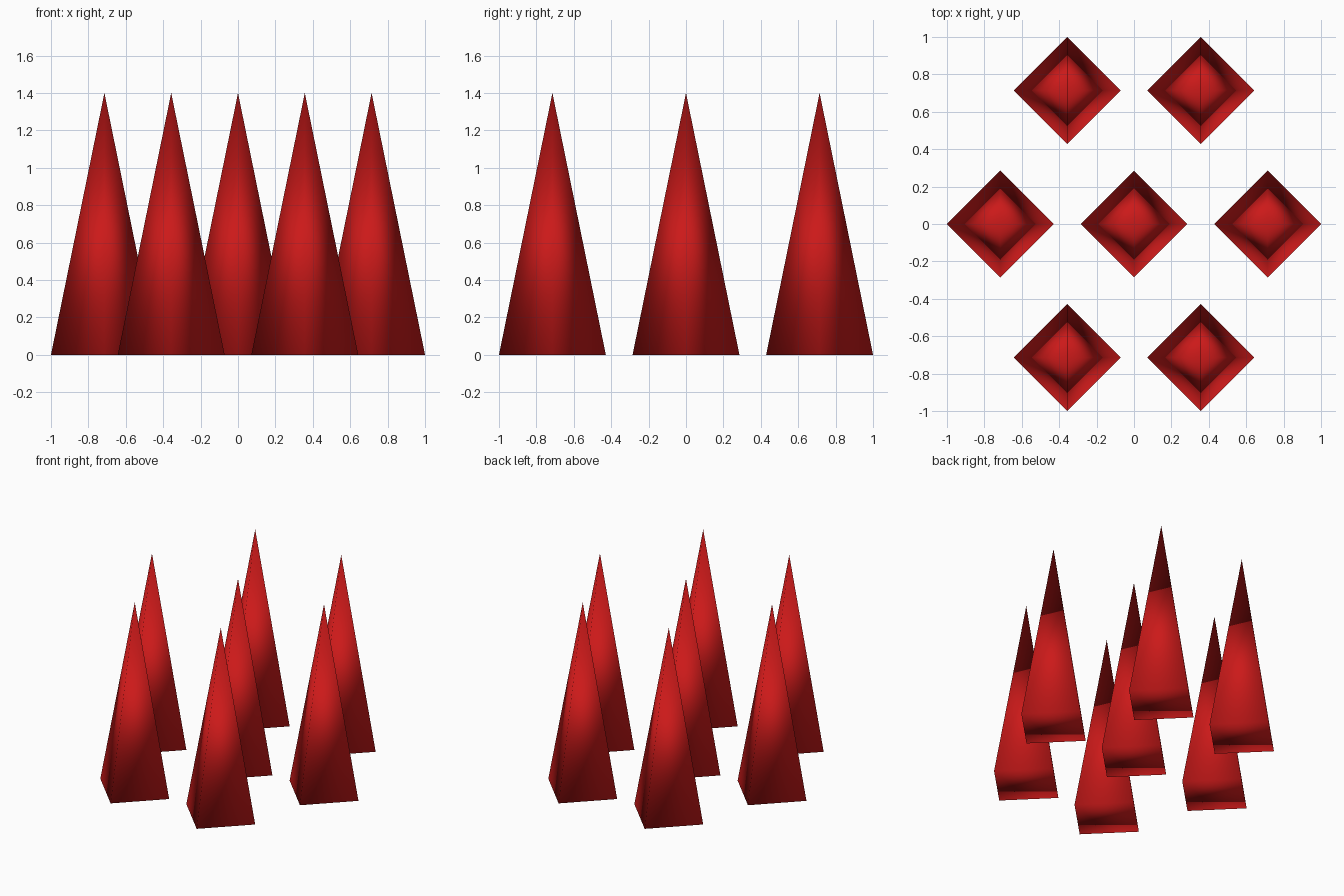
import bpy

if "Cube" in bpy.data.objects:
    bpy.data.objects.remove(bpy.data.objects["Cube"])

RADIUS, HEIGHT = 0.2857, 1.4
DX, DY = 0.7143, 0.7143

red = bpy.data.materials.new("red")
red.diffuse_color = (0.6, 0.01, 0.01, 1)
red.use_nodes = True
red.node_tree.nodes["Principled BSDF"].inputs["Base Color"].default_value = red.diffuse_color


def spike(name, x, y):
    # four-sided pyramid with corners on the axes, smooth shaded, closed base
    bpy.ops.mesh.primitive_cone_add(vertices=4, radius1=RADIUS, radius2=0,
                                    depth=HEIGHT, location=(x, y, HEIGHT / 2))
    ob = bpy.context.object
    ob.name = name
    ob.data.materials.append(red)
    bpy.ops.object.shade_smooth()


# rows of two, three and two spikes
for row, y, xs in (("front", -DY, (-DX / 2, DX / 2)),
                   ("middle", 0, (-DX, 0, DX)),
                   ("back", DY, (-DX / 2, DX / 2))):
    for i, x in enumerate(xs, 1):
        spike(f"{row}_spike_{i}", x, y)
